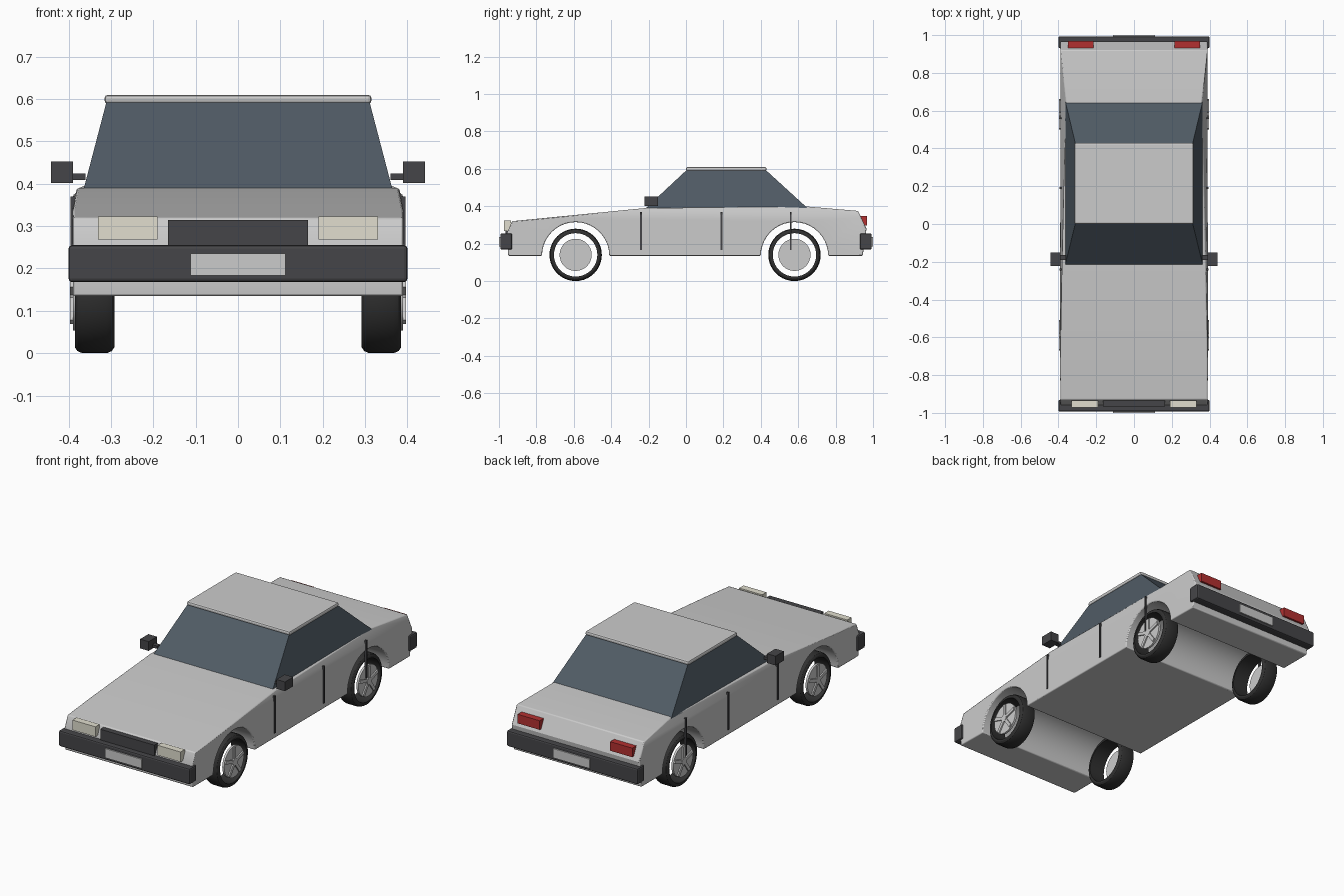
import bpy, bmesh, math
from mathutils import Matrix

if "Cube" in bpy.data.objects:
    bpy.data.objects.remove(bpy.data.objects["Cube"])


def material(name, color):
    m = bpy.data.materials.new(name)
    m.diffuse_color = (*color, 1)
    m.use_nodes = True
    m.node_tree.nodes["Principled BSDF"].inputs["Base Color"].default_value = m.diffuse_color
    return m


DARK = material("dark_trim", (0.06, 0.06, 0.065))
RUBBER = material("rubber", (0.03, 0.03, 0.03))
GLASS = material("tinted_glass", (0.08, 0.105, 0.13))
LAMP = material("lamp_cream", (0.75, 0.73, 0.62))
RED = material("lamp_red", (0.45, 0.03, 0.03))
AXLES = (-0.59, 0.58)
WHEEL_Z = 0.14


def finish(name, bm, mat=None, bevel=0, smooth=False):
    bmesh.ops.recalc_face_normals(bm, faces=bm.faces[:])
    mesh = bpy.data.meshes.new(name)
    bm.to_mesh(mesh)
    bm.free()
    ob = bpy.data.objects.new(name, mesh)
    bpy.context.collection.objects.link(ob)
    if mat:
        mesh.materials.append(mat)
    if bevel:
        mod = ob.modifiers.new("bevel", 'BEVEL')
        mod.width, mod.segments, mod.limit_method = bevel, 2, 'ANGLE'
        mod.angle_limit = math.radians(40)
    if smooth:
        bpy.ops.object.select_all(action='DESELECT')
        ob.select_set(True)
        bpy.context.view_layer.objects.active = ob
        bpy.ops.object.shade_smooth_by_angle(angle=math.radians(30))
    return ob


def add_box(bm, x, y, z):
    size = Matrix.Diagonal((x[1] - x[0], y[1] - y[0], z[1] - z[0], 1))
    mid = Matrix.Translation([(a[0] + a[1]) / 2 for a in (x, y, z)])
    return bmesh.ops.create_cube(bm, size=1, matrix=mid @ size)["verts"]


def box(name, x, y, z, mat=None, bevel=0):
    bm = bmesh.new()
    add_box(bm, x, y, z)
    return finish(name, bm, mat, bevel)


def pair(name, x, y, z, mat=None, bevel=0):
    for side, s in (("right", 1), ("left", -1)):
        box(f"{side}_{name}", sorted((s * x[0], s * x[1])), y, z, mat, bevel)


# Body: side profile with wheel arches, extruded across the width
def arch(cy, r=0.18, n=20):
    return [(cy - r * math.cos(math.pi * i / n), 0.135 + r * math.sin(math.pi * i / n))
            for i in range(n + 1)]


profile = [(-0.95, 0.135)] + arch(AXLES[0]) + arch(AXLES[1]) + [
    (0.945, 0.135), (0.965, 0.28), (0.92, 0.375), (0.65, 0.398),
    (-0.22, 0.39), (-0.93, 0.32), (-0.96, 0.25)]
bm = bmesh.new()
side = bm.faces.new([bm.verts.new((-0.39, y, z)) for y, z in profile])
new = bmesh.ops.extrude_face_region(bm, geom=[side])["geom"]
bmesh.ops.translate(bm, vec=(0.78, 0, 0), verts=[v for v in new if isinstance(v, bmesh.types.BMVert)])
bmesh.ops.bisect_plane(bm, geom=bm.verts[:] + bm.edges[:] + bm.faces[:],
                       plane_co=(0, 0, 0.34), plane_no=(0, 0, 1))
for v in bm.verts:  # belt line leans inward below the windows
    if v.co.z > 0.38:
        v.co.x = math.copysign(0.38 if v.co.y < 0 else 0.36, v.co.x)
finish("body", bm, bevel=0.005, smooth=True)

# Cabin glass: tapered block
bm = bmesh.new()
for v in add_box(bm, (-0.365, 0.365), (-0.22, 0.655), (0.385, 0.595)):
    if v.co.z > 0.5:
        v.co.x = math.copysign(0.31, v.co.x)
        v.co.y = 0.005 if v.co.y < 0 else 0.425
finish("cabin_glass", bm, GLASS)
box("roof", (-0.315, 0.315), (0.0, 0.43), (0.588, 0.61), bevel=0.008)

# Bumpers and number plates
for end, s in (("front", -1), ("rear", 1)):
    box(f"{end}_bumper", (-0.4, 0.4), sorted((s * 0.93, s * 0.993)), (0.168, 0.255), DARK, 0.008)
    box(f"{end}_plate", (-0.112, 0.112), sorted((s * 0.985, s * 1.0)), (0.184, 0.235))

# Lights and grille
box("grille", (-0.165, 0.165), (-0.965, -0.935), (0.25, 0.314), DARK)
pair("headlight", (0.19, 0.33), (-0.972, -0.935), (0.268, 0.323), LAMP)
pair("tail_light", (0.215, 0.35), (0.93, 0.968), (0.298, 0.348), RED)

# Door seams
for i, y in enumerate((-0.24, 0.19, 0.56)):
    pair(f"door_seam_{i + 1}", (0.384, 0.395), (y - 0.005, y + 0.005), (0.165, 0.37), DARK)

# Mirrors
pair("mirror", (0.39, 0.442), (-0.222, -0.15), (0.402, 0.453), DARK)
pair("mirror_stem", (0.36, 0.395), (-0.19, -0.165), (0.409, 0.424), DARK)


# Wheels: turned tyre ring, rim disc with five spokes
def wheel(label, s, cy):
    place = Matrix.Translation((0, cy, WHEEL_Z))
    section = [(0.292, 0.116), (0.292, 0.126), (0.298, 0.135), (0.31, 0.14), (0.367, 0.14),
               (0.379, 0.135), (0.385, 0.126), (0.385, 0.116)]
    bm = bmesh.new()
    pts = [bm.verts.new((s * x, 0, r)) for x, r in section]
    loop = [bm.edges.new((pts[i], pts[(i + 1) % len(pts)])) for i in range(len(pts))]
    bmesh.ops.spin(bm, geom=pts + loop, cent=(0, 0, 0), axis=(1, 0, 0),
                   angle=2 * math.pi, steps=40, use_duplicate=False)
    bmesh.ops.remove_doubles(bm, verts=bm.verts[:], dist=0.0001)
    bm.transform(place)
    finish(label + "_tyre", bm, RUBBER, smooth=True)

    bm = bmesh.new()
    turn = Matrix.Rotation(math.pi / 2, 4, 'Y')
    for x, r, depth in ((0.383, 0.086, 0.012), (0.389, 0.02, 0.016)):
        bmesh.ops.create_cone(bm, cap_ends=True, segments=32, radius1=r, radius2=r, depth=depth,
                              matrix=Matrix.Translation((s * x, 0, 0)) @ turn)
    for i in range(5):
        spoke = add_box(bm, sorted((s * 0.385, s * 0.396)), (-0.009, 0.009), (0.012, 0.082))
        bmesh.ops.rotate(bm, verts=spoke, cent=(0, 0, 0),
                         matrix=Matrix.Rotation(2 * math.pi * i / 5, 3, 'X'))
    bm.transform(place)
    finish(label + "_rim", bm, smooth=True)


for end, cy in zip(("front", "rear"), AXLES):
    for side_name, s in (("right", 1), ("left", -1)):
        wheel(f"{end}_{side_name}", s, cy)
